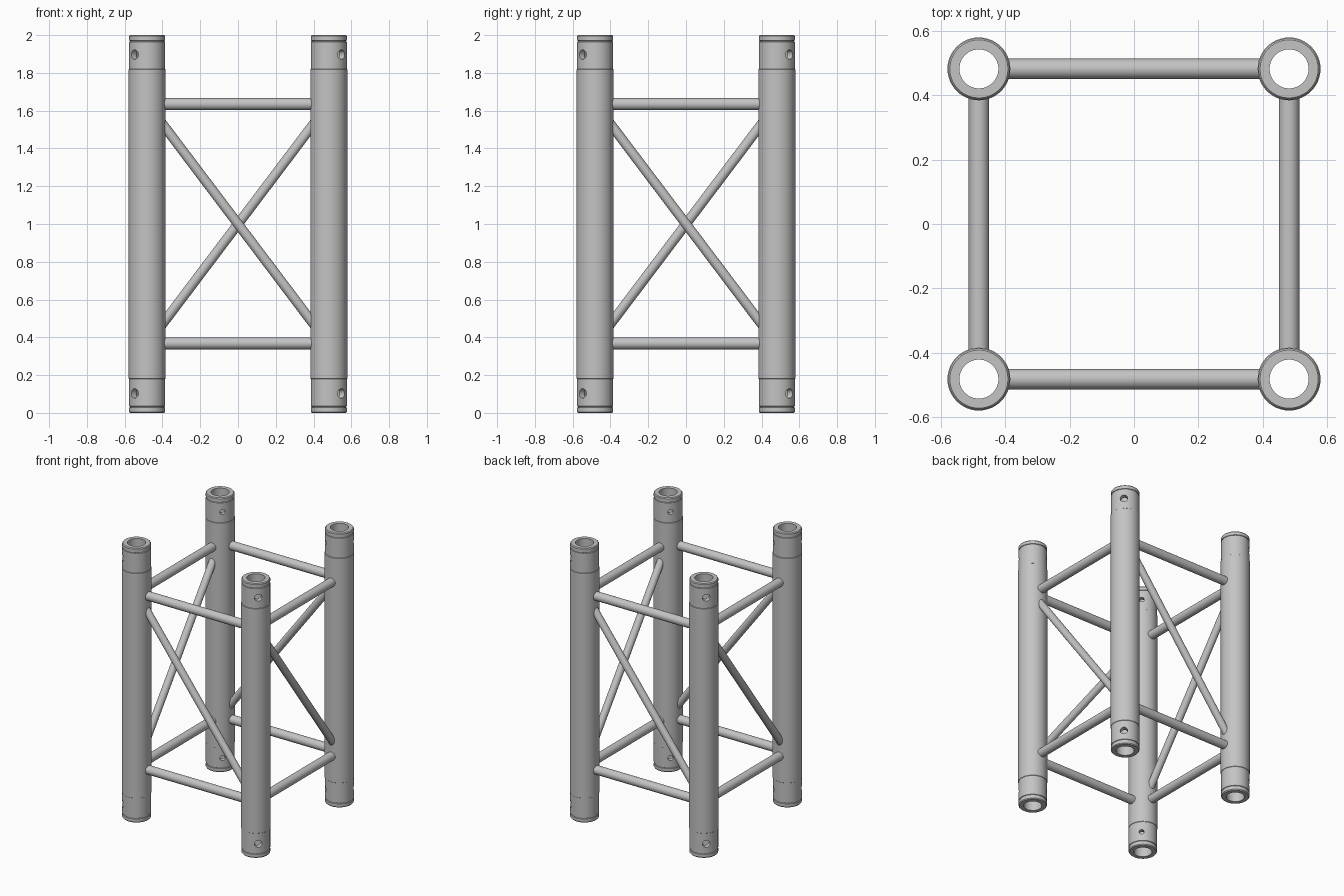
import bpy, bmesh, math
from mathutils import Matrix, Vector

cube = bpy.data.objects.get("Cube")
if cube:
    bpy.data.objects.remove(cube, do_unlink=True)

OFFSET = 0.481      # distance of each tube axis from the centre planes
OUTER, BORE = 0.0975, 0.0605
SEGMENTS = 48

metal = bpy.data.materials.new("aluminium grey")
metal.use_nodes = True
metal.diffuse_color = (0.55, 0.55, 0.55, 1)
metal.node_tree.nodes["Principled BSDF"].inputs["Base Color"].default_value = metal.diffuse_color


def add_object(name, mesh):
    obj = bpy.data.objects.new(name, mesh)
    bpy.context.collection.objects.link(obj)
    return obj


def mesh_from(name, bm):
    bmesh.ops.recalc_face_normals(bm, faces=bm.faces)
    mesh = bpy.data.meshes.new(name)
    bm.to_mesh(mesh)
    bm.free()
    mesh.materials.append(metal)
    return mesh


def bridge(bm, rings):
    for a, b in zip(rings, rings[1:]):
        for i in range(len(a)):
            j = (i + 1) % len(a)
            bm.faces.new((a[i], a[j], b[j], b[i]))


def lathe_tube(name, profile, centre):
    """Closed (radius, z) profile turned round a vertical axis."""
    bm = bmesh.new()
    rings = []
    for r, z in profile:
        rings.append([bm.verts.new((centre.x + r * math.cos(t), centre.y + r * math.sin(t), z))
                      for t in (2 * math.pi * i / SEGMENTS for i in range(SEGMENTS))])
    bridge(bm, rings + rings[:1])
    return mesh_from(name, bm)


def brace_mesh(name, radius, height, slope):
    """Round bar on the front side, its ends cut upright inside the tube walls."""
    bm = bmesh.new()
    reach = OFFSET - 0.078
    tall = radius * math.hypot(1, slope)
    rings = []
    for x in (-reach, reach):
        rings.append([bm.verts.new((x, -OFFSET + radius * math.cos(t),
                                    height + slope * x + tall * math.sin(t)))
                      for t in (2 * math.pi * i / 32 for i in range(32))])
    bridge(bm, rings)
    for ring in rings:
        bm.faces.new(ring)
    return mesh_from(name, bm)


# Corner tube: stepped end sleeves with a groove and a chamfered rim
sleeve = OUTER - 0.0025
lower = [(BORE, 0), (sleeve - 0.005, 0), (sleeve, 0.006), (sleeve, 0.028),
         (sleeve - 0.004, 0.030), (sleeve - 0.004, 0.034), (sleeve, 0.036),
         (sleeve, 0.18), (OUTER, 0.182)]
profile = lower + [(r, 2 - z) for r, z in reversed(lower)]
corner = Vector((OFFSET, -OFFSET, 0))
tube = add_object("tube_blank", lathe_tube("corner_tube", profile, corner))

# Tapered pin holes through both ends, along the diagonal
bm = bmesh.new()
outward = Vector((1, -1, 0)).normalized()
turn = outward.to_track_quat('Z', 'Y').to_matrix().to_4x4()
for z in (0.103, 1.897):
    bmesh.ops.create_cone(bm, cap_ends=True, segments=24, radius1=0.016, radius2=0.027,
                          depth=0.26, matrix=Matrix.Translation(corner + Vector((0, 0, z))) @ turn)
cutter = add_object("pin_hole_cutter", mesh_from("pin_hole_cutter", bm))
cutter.hide_render = True
cut = tube.modifiers.new("pin holes", 'BOOLEAN')
cut.operation, cut.object, cut.solver = 'DIFFERENCE', cutter, 'EXACT'
bpy.context.view_layer.update()
tube_mesh = bpy.data.meshes.new_from_object(tube.evaluated_get(bpy.context.evaluated_depsgraph_get()))
for helper in (tube, cutter):
    bpy.data.objects.remove(helper, do_unlink=True)

# Four identical sides, each turned a quarter
parts = {
    "corner_tube": tube_mesh,
    "upper_crossbar": brace_mesh("upper_crossbar", 0.0315, 1.635, 0),
    "lower_crossbar": brace_mesh("lower_crossbar", 0.0315, 0.368, 0),
    "diagonal_brace": brace_mesh("diagonal_brace", 0.026, 1.0, -1.325),
}
sides = ("front", "left", "back", "right")
made = []
for name, mesh in parts.items():
    for k, side in enumerate(sides):
        obj = add_object(f"{side}_{name}", mesh)
        obj.rotation_euler.z = k * math.pi / 2
        made.append(obj)

# Smooth round surfaces with crisp edges
bpy.ops.object.select_all(action='DESELECT')
for obj in made:
    obj.select_set(True)
bpy.context.view_layer.objects.active = made[0]
bpy.ops.object.shade_smooth_by_angle(angle=math.radians(30))
